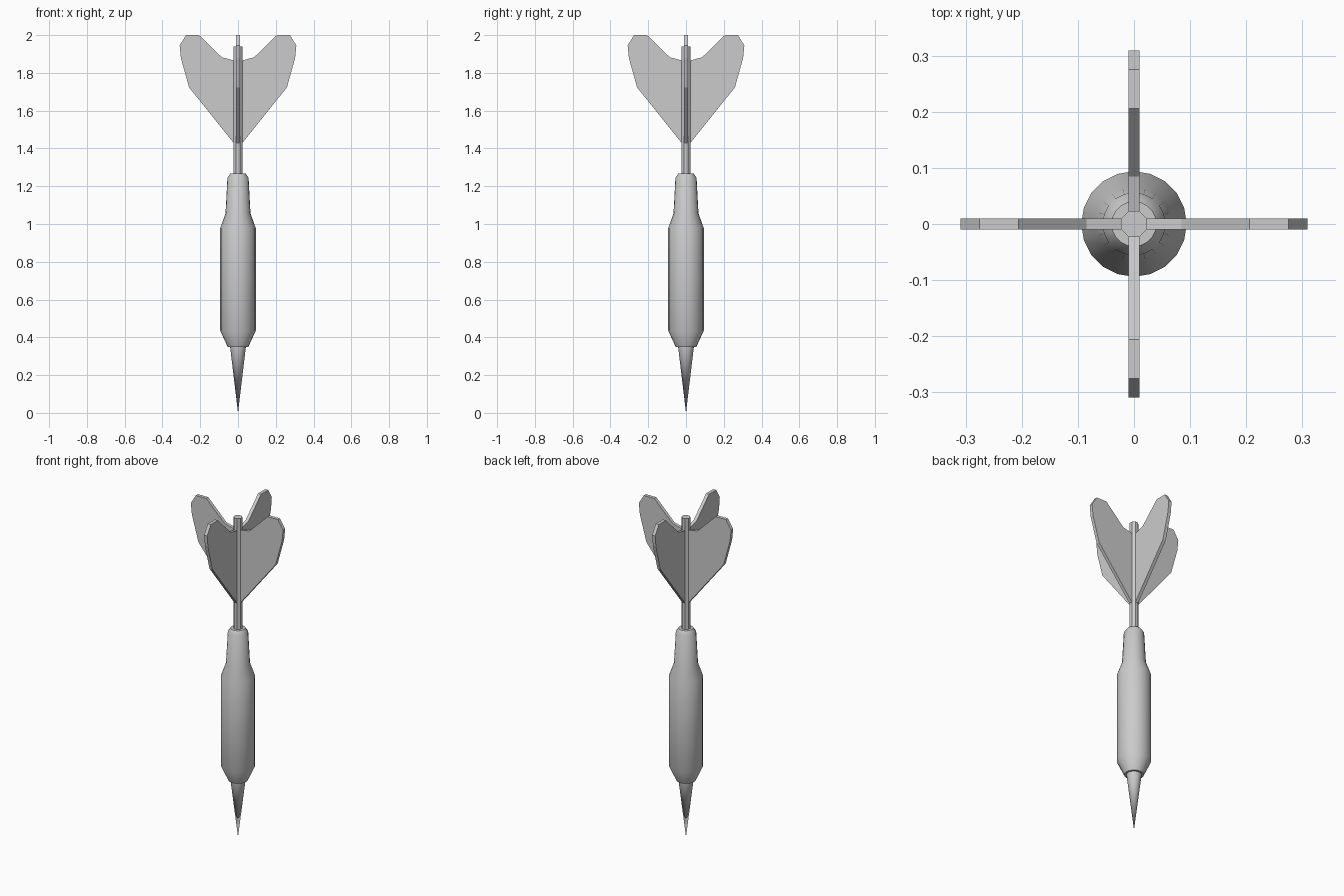
import bpy, bmesh, math

if "Cube" in bpy.data.objects:
    bpy.data.objects.remove(bpy.data.objects["Cube"])


def finish(name, bm, smooth=False):
    bmesh.ops.recalc_face_normals(bm, faces=bm.faces)
    mesh = bpy.data.meshes.new(name)
    bm.to_mesh(mesh)
    bm.free()
    ob = bpy.data.objects.new(name, mesh)
    bpy.context.collection.objects.link(ob)
    if smooth:
        bpy.ops.object.select_all(action='DESELECT')
        ob.select_set(True)
        bpy.context.view_layer.objects.active = ob
        bpy.ops.object.shade_smooth_by_angle(angle=math.radians(35))
    return ob


def lathe(name, profile, sides, offset=0.0, smooth=True):
    """Closed turned solid from (radius, height) pairs; radius 0 is a tip."""
    bm = bmesh.new()
    rings = []
    for r, z in profile:
        if r == 0:
            rings.append([bm.verts.new((0, 0, z))] * sides)
        else:
            angles = [2 * math.pi * (i + offset) / sides for i in range(sides)]
            rings.append([bm.verts.new((r * math.cos(a), r * math.sin(a), z)) for a in angles])
    for a, b in zip(rings, rings[1:]):
        for i in range(sides):
            j = (i + 1) % sides
            bm.faces.new(list(dict.fromkeys((a[i], a[j], b[j], b[i]))))
    for ring in (rings[0], rings[-1]):
        if ring[0] is not ring[1]:
            bm.faces.new(ring)
    return finish(name, bm, smooth)


def flight(name, outline, thickness, turn):
    """Flat fin cut from an outline, turned about the shaft."""
    bm = bmesh.new()
    face = bm.faces.new([bm.verts.new((x, -thickness / 2, z)) for x, z in outline])
    ext = bmesh.ops.extrude_face_region(bm, geom=[face])
    moved = [v for v in ext["geom"] if isinstance(v, bmesh.types.BMVert)]
    bmesh.ops.translate(bm, verts=moved, vec=(0, thickness, 0))
    ob = finish(name, bm)
    ob.rotation_euler.z = turn


# Metal point
lathe("point", [(0, 0), (0.042, 0.352)], 20)

# Grip barrel with tapered neck
lathe("barrel", [(0.054, 0.348), (0.094, 0.435), (0.094, 0.978),
                 (0.066, 1.057), (0.056, 1.245), (0.04, 1.268)], 20)

# Octagonal shaft
lathe("shaft", [(0.025, 1.25), (0.025, 1.94)], 8, offset=0.5, smooth=False)

# Four flights
outline = [(0.014, 1.43), (0.024, 1.43), (0.259, 1.723), (0.302, 1.877), (0.309, 1.945),
           (0.275, 2.0), (0.206, 2.0), (0.085, 1.882), (0.014, 1.864)]
for k in range(4):
    flight(f"flight_{k + 1}", outline, 0.02, k * math.pi / 2)
